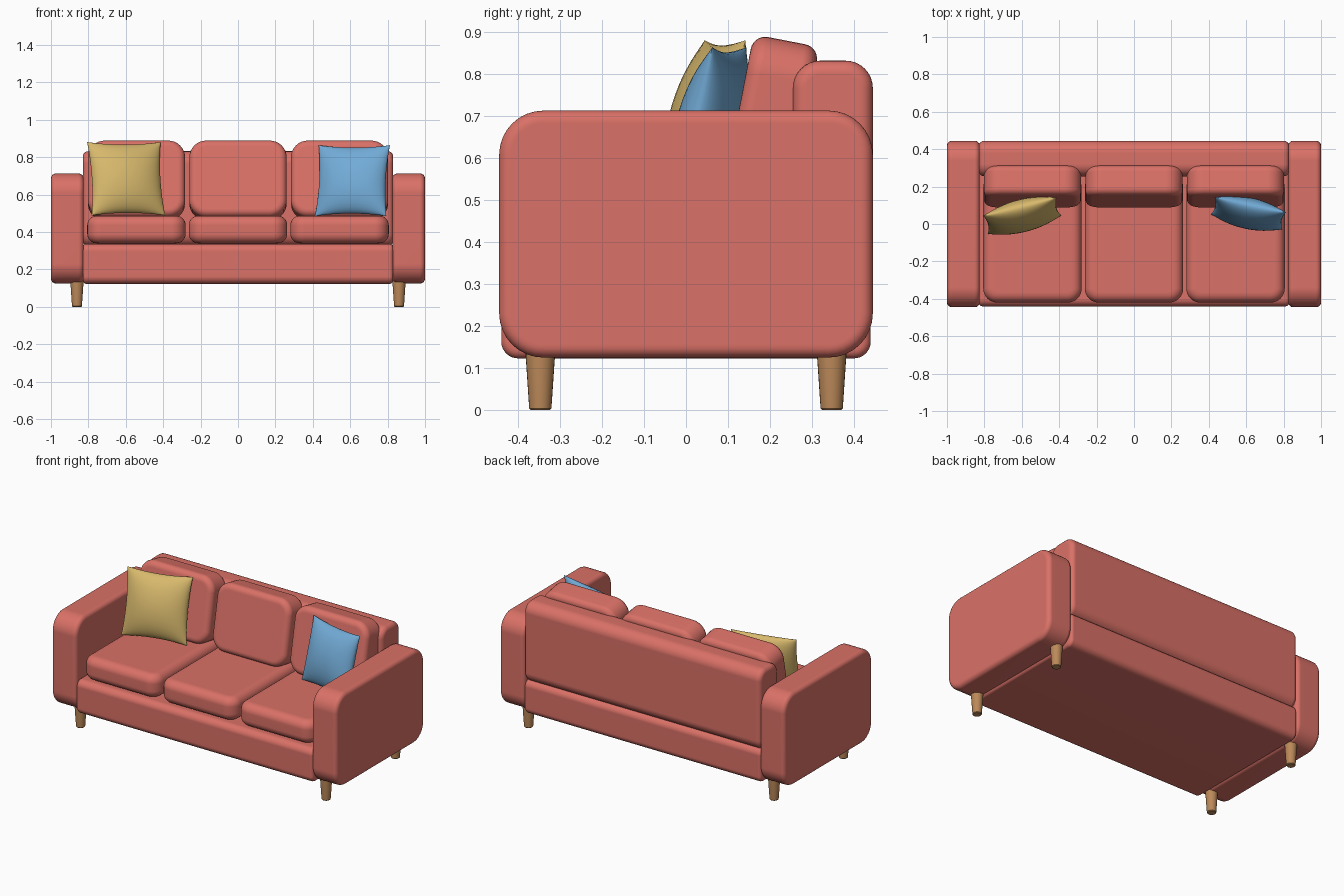
import bpy, bmesh, math

if "Cube" in bpy.data.objects:
    bpy.data.objects.remove(bpy.data.objects["Cube"])

def material(name, rgb):
    m = bpy.data.materials.new(name)
    m.diffuse_color = (*rgb, 1)
    m.use_nodes = True
    m.node_tree.nodes["Principled BSDF"].inputs["Base Color"].default_value = m.diffuse_color
    return m

RED = material("coral fabric", (0.70, 0.165, 0.135))
YELLOW = material("mustard fabric", (0.68, 0.48, 0.15))
BLUE = material("blue fabric", (0.17, 0.41, 0.68))
WOOD = material("light wood", (0.50, 0.25, 0.10))

def finish(name, bm, mat, loc=(0, 0, 0), rot=(0, 0, 0), angle=35):
    bmesh.ops.recalc_face_normals(bm, faces=bm.faces)
    me = bpy.data.meshes.new(name)
    bm.to_mesh(me)
    bm.free()
    me.materials.append(mat)
    ob = bpy.data.objects.new(name, me)
    bpy.context.collection.objects.link(ob)
    ob.location, ob.rotation_euler = loc, rot
    bpy.ops.object.select_all(action='DESELECT')
    bpy.context.view_layer.objects.active = ob
    ob.select_set(True)
    bpy.ops.object.shade_smooth_by_angle(angle=math.radians(angle))
    return ob

def rounded_loop(a, b, r, n=8):
    """Points of a rounded rectangle with half sizes a, b."""
    pts = []
    for k, (sx, sy) in enumerate([(1, 1), (-1, 1), (-1, -1), (1, -1)]):
        for i in range(n + 1):
            t = math.pi / 2 * (k + i / n)
            pts.append((sx * (a - r) + r * math.cos(t), sy * (b - r) + r * math.sin(t)))
    return pts

def soft_box(name, lo, hi, axis, R, r, mat=RED, rot=(0, 0, 0)):
    """Box with corner radius R around the axis and radius r at both end caps."""
    half = [(h - l) / 2 for l, h in zip(lo, hi)]
    loc = [(h + l) / 2 for l, h in zip(lo, hi)]
    p, q = (axis + 1) % 3, (axis + 2) % 3
    n = 7
    steps = [(r * (1 - math.cos(math.pi / 2 * i / n)),
              half[axis] - r + r * math.sin(math.pi / 2 * i / n)) for i in range(n + 1)]
    steps.append((r + 0.004, half[axis]))
    rings = [(ins, -d) for ins, d in reversed(steps)] + steps
    bm = bmesh.new()
    loops = []
    for ins, d in rings:
        loop = []
        for u, v in rounded_loop(half[p] - ins, half[q] - ins, max(R - ins, 0.004)):
            co = [0, 0, 0]
            co[axis], co[p], co[q] = d, u, v
            loop.append(bm.verts.new(co))
        loops.append(loop)
    for A, B in zip(loops, loops[1:]):
        for i in range(len(A)):
            j = (i + 1) % len(A)
            bm.faces.new((A[i], A[j], B[j], B[i]))
    bm.faces.new(loops[0])
    bm.faces.new(loops[-1])
    ob = finish(name, bm, mat, loc, rot)
    ob.modifiers.new("even shading", 'WEIGHTED_NORMAL').keep_sharp = True
    return ob

def pillow(name, size, thick, mat, loc, tilt, yaw, n=22):
    """Square pillow with pinched edges and pointed corners."""
    bm = bmesh.new()
    s = size / 2
    ts = [math.sin(math.pi / 2 * (2 * i / n - 1)) for i in range(n + 1)]
    for side in (-1, 1):
        grid = [[bm.verts.new((s * u * (1 - 0.07 * (1 - v * v)),
                               side * thick / 2 * max(0, (1 - u * u) * (1 - v * v)) ** 0.55,
                               s * v * (1 - 0.07 * (1 - u * u)))) for v in ts] for u in ts]
        for i in range(n):
            for j in range(n):
                bm.faces.new((grid[i][j], grid[i + 1][j], grid[i + 1][j + 1], grid[i][j + 1]))
    bmesh.ops.remove_doubles(bm, verts=bm.verts, dist=1e-5)
    finish(name, bm, mat, loc, (-math.radians(tilt), 0, math.radians(yaw)), 60)

# Frame: base, backrest and arms
soft_box("base", (-0.83, -0.44, 0.123), (0.83, 0.44, 0.337), 0, 0.04, 0.02)
soft_box("backrest", (-0.83, 0.255, 0.325), (0.83, 0.445, 0.832), 0, 0.065, 0.03)
for side, label in ((-1, "left"), (1, "right")):
    x0, x1 = sorted((side * 0.825, side * 1.0))
    soft_box(label + "_arm", (x0, -0.445, 0.125), (x1, 0.445, 0.713), 0, 0.105, 0.027)

# Seat and back cushions
for x, label in ((-0.543, "left"), (0, "middle"), (0.543, "right")):
    soft_box(label + "_seat_cushion", (x - 0.263, -0.42, 0.34), (x + 0.263, 0.27, 0.487), 2, 0.075, 0.05)
    soft_box(label + "_back_cushion", (x - 0.26, 0.12, 0.4685), (x + 0.26, 0.28, 0.8835), 1, 0.09, 0.035,
             rot=(-math.radians(11), 0, 0))

# Loose pillows
pillow("yellow_pillow", 0.405, 0.155, YELLOW, (-0.598, 0.044, 0.685), 14.5, 14)
pillow("blue_pillow", 0.39, 0.15, BLUE, (0.612, 0.057, 0.675), 14, -12)

# Tapered legs
for sx, lx in ((-1, "left"), (1, "right")):
    for sy, ly in ((-1, "front"), (1, "back")):
        bm = bmesh.new()
        prev = None
        for rad, z in ((0.023, 0), (0.0265, 0.004), (0.035, 0.13), (0.035, 0.17)):
            ring = [bm.verts.new((rad * math.cos(2 * math.pi * i / 24),
                                  rad * math.sin(2 * math.pi * i / 24), z)) for i in range(24)]
            if prev:
                for i in range(24):
                    j = (i + 1) % 24
                    bm.faces.new((prev[i], prev[j], ring[j], ring[i]))
            else:
                bm.faces.new(ring)
            prev = ring
        bm.faces.new(prev)
        finish(f"{ly}_{lx}_leg", bm, WOOD, (sx * 0.861, sy * 0.347, 0))
